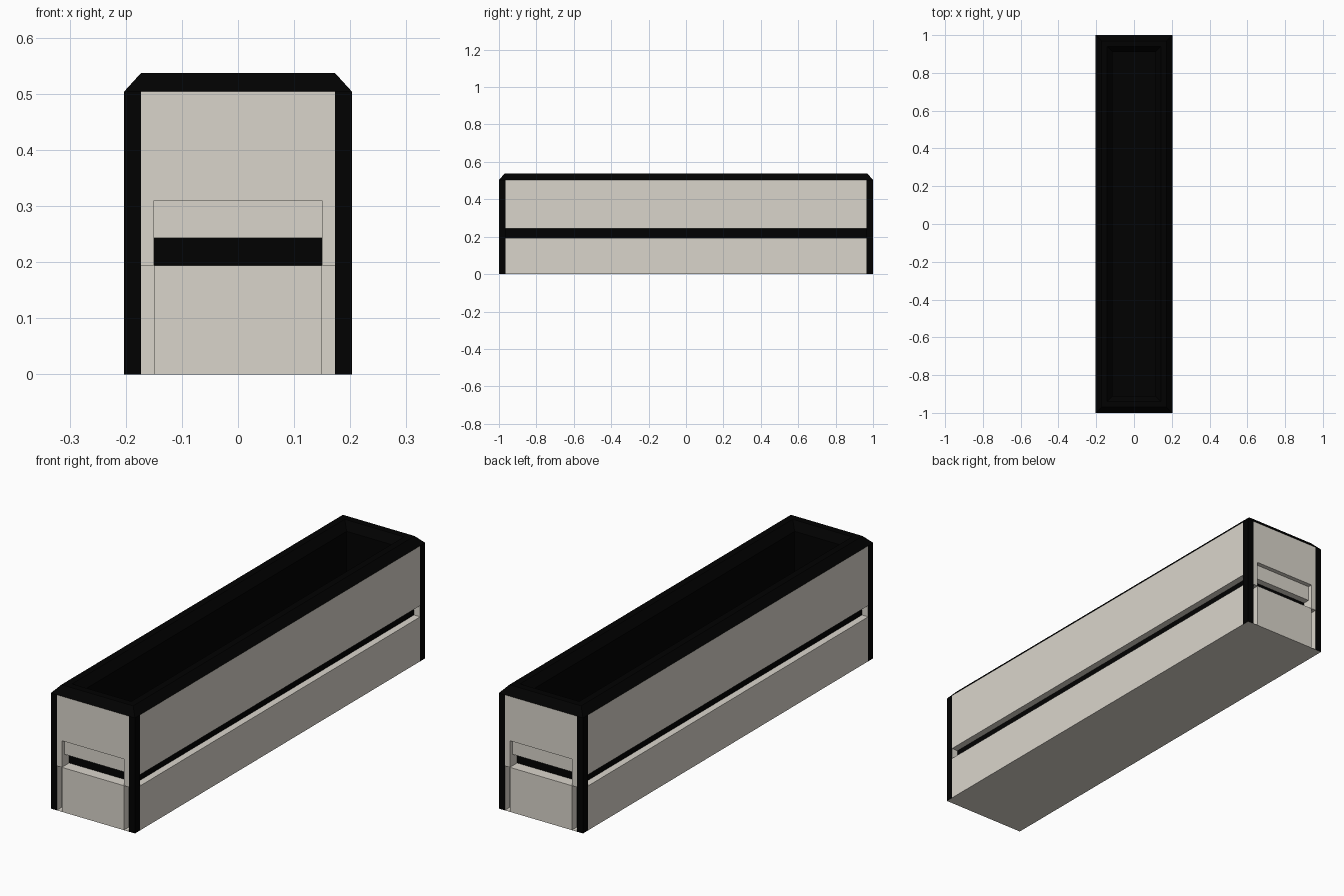
import bpy
import bmesh

if "Cube" in bpy.data.objects:
    bpy.data.objects.remove(bpy.data.objects["Cube"], do_unlink=True)

HX, HY = 0.203, 1.0      # half width and half length
T = 0.03                 # panel thickness and trim width
POST = 0.034             # post length along the sides
EAVE, TOP, FLOOR = 0.504, 0.537, 0.2
LOW, HIGH = 0.194, 0.243  # groove


def material(name, color):
    m = bpy.data.materials.new(name)
    m.use_nodes = True
    m.diffuse_color = (*color, 1)
    bsdf = next(n for n in m.node_tree.nodes if n.type == 'BSDF_PRINCIPLED')
    bsdf.inputs["Base Color"].default_value = (*color, 1)
    bsdf.inputs["Roughness"].default_value = 0.8
    return m


beige = material("warm beige", (0.70, 0.665, 0.60))
black = material("black", (0.0003, 0.0003, 0.0003))


def finish(name, bm, mats):
    mesh = bpy.data.meshes.new(name)
    bm.to_mesh(mesh)
    bm.free()
    for m in mats:
        mesh.materials.append(m)
    ob = bpy.data.objects.new(name, mesh)
    bpy.context.collection.objects.link(ob)


def box(name, x, y, z, mats, rule=None):
    bm = bmesh.new()
    bmesh.ops.create_cube(bm, size=1)
    spans = [sorted(s) for s in (x, y, z)]
    for v in bm.verts:
        v.co = [(a + b) / 2 + c * (b - a) for (a, b), c in zip(spans, v.co)]
    bm.normal_update()
    if rule:
        for f in bm.faces:
            f.material_index = rule(f.normal)
    finish(name, bm, mats)


IX = HX - T

# Base plate closing the whole underside
box("base_plate", (-IX, IX), (-HY, HY), (0, 0.001), [beige])

# Black tub: outer wall, rim bevelled on both sides, inner wall and floor
bm = bmesh.new()
previous = None
for ix, iy, z in [(T, 0.05, 0.01), (T, 0.05, EAVE), (0, 0, EAVE), (T, T, TOP),
                  (2 * T, 2 * T, TOP), (3 * T, 3 * T, EAVE), (3 * T, 3 * T, FLOOR)]:
    x, y = HX - ix, HY - iy
    ring = [bm.verts.new((sx * x, sy * y, z))
            for sx, sy in ((-1, -1), (1, -1), (1, 1), (-1, 1))]
    if previous:
        for i in range(4):
            j = (i + 1) % 4
            bm.faces.new((previous[i], previous[j], ring[j], ring[i]))
    else:
        bm.faces.new(ring[::-1])
    previous = ring
bm.faces.new(previous)
finish("tub_and_rim", bm, [black])

# Corner posts: black outside, beige underneath and toward the grooves
for sx, side in ((-1, "right"), (1, "left")):
    for sy, end in ((-1, "front"), (1, "back")):
        def turned_in(n, sx=sx, sy=sy):
            return int(min(n.x * sx, n.y * sy, n.z) < -0.5)
        box(f"{end}_{side}_post", (sx * IX, sx * HX),
            (sy * (HY - POST), sy * HY), (0, EAVE), [black, beige], turned_in)

# Long side panels above and below the groove
for sx, side in ((-1, "right"), (1, "left")):
    x, y = (sx * IX, sx * HX), (-HY + POST, HY - POST)
    box(f"{side}_lower_panel", x, y, (0, LOW), [beige])
    box(f"{side}_upper_panel", x, y, (HIGH, EAVE), [beige])

# End panels with hand pocket, slot and a raised lower block
PX, PZ = 0.15, 0.31
for sy, end in ((-1, "front"), (1, "back")):
    outer, inner = sy * HY, sy * (HY - 0.052)
    box(f"{end}_upper_panel", (-IX, IX), (outer, inner), (PZ, EAVE), [beige])
    box(f"{end}_pocket_back", (-PX, PX), (sy * (HY - 0.02), inner), (HIGH, PZ), [beige])
    box(f"{end}_lower_block", (-PX, PX), (outer, inner), (0, LOW), [beige])
    for sx, side in ((-1, "right"), (1, "left")):
        def turned_out(n, sx=sx):
            return int(n.x * sx > 0.5)
        x = (sx * PX, sx * IX)
        box(f"{end}_{side}_jamb", x, (outer, inner), (LOW, PZ), [beige, black], turned_out)
        box(f"{end}_{side}_recess", x, (sy * (HY - T), inner), (0, LOW), [beige])
